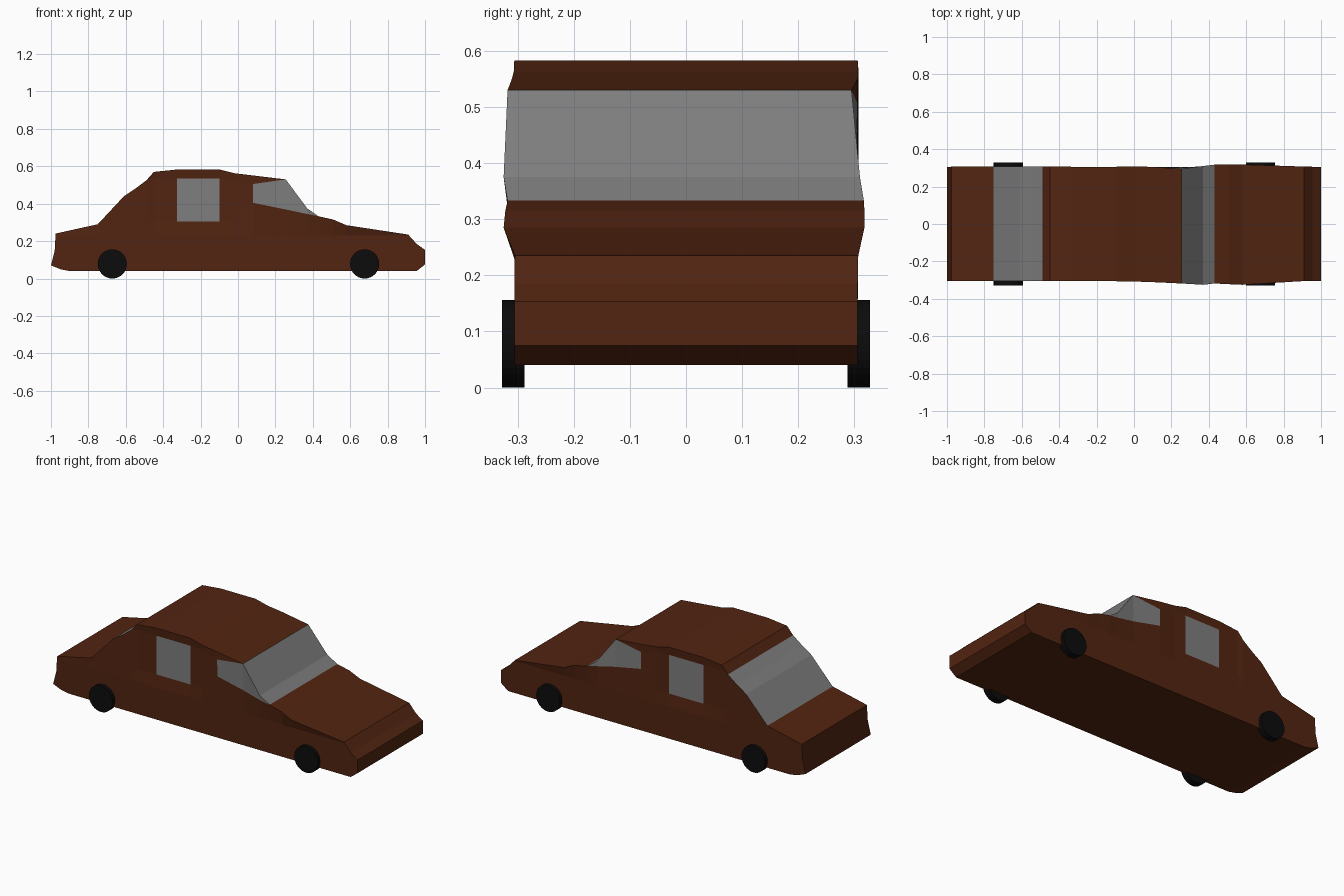
import bpy, bmesh, math
from mathutils import Matrix

if "Cube" in bpy.data.objects:
    bpy.data.objects.remove(bpy.data.objects["Cube"])


def material(name, rgb):
    m = bpy.data.materials.new(name)
    m.diffuse_color = (*rgb, 1)
    m.use_nodes = True
    m.node_tree.nodes["Principled BSDF"].inputs["Base Color"].default_value = m.diffuse_color
    return m


paint = material("brown paint", (0.085, 0.018, 0.0055))
glass = material("grey glass", (0.21, 0.21, 0.21))
rubber = material("black rubber", (0.0035, 0.0035, 0.0035))


def make_object(name, bm, mats):
    me = bpy.data.meshes.new(name)
    bm.to_mesh(me)
    bm.free()
    for m in mats:
        me.materials.append(m)
    ob = bpy.data.objects.new(name, me)
    bpy.context.collection.objects.link(ob)
    return ob


# Body stations: x, roofline height, half widths of the top edge (front, back)
STATIONS = [
    (-1.0, .24, .305, .307), (-.95, .246, .305, .307), (-.90, .257, .305, .307),
    (-.75, .29, .305, .307), (-.61, .44, .305, .307), (-.55, .48, .305, .307),
    (-.49, .525, .305, .307), (-.45, .57, .305, .307), (-.325, .583, .306, .306),
    (-.10, .583, .306, .306), (-.02, .563, .307, .307), (.08, .551, .310, .306),
    (.255, .53, .318, .295), (.37, .375, .325, .310), (.43, .333, .318, .317),
    (.51, .315, .322, .318), (.58, .285, .325, .318), (.91, .235, .305, .307),
    (.955, .185, .305, .307), (1.0, .153, .305, .307)]
FLOOR = {-1.0: .07, -.95: .05, 1.0: .075}
# Lower and upper edge of the side glass where it differs from the default
SILL = {.08: (.405, .505), .255: (.369, .53), .37: (.345, .375), .43: (.333, .333)}

# Body: one ring of ten points per station, joined lengthwise
bm = bmesh.new()
rings = []
for x, top, yf, yb in STATIONS:
    belt = .15 if x == -1 else min(.23, top)
    low, high = SILL.get(x, (.305, .535))
    heights = [FLOOR.get(x, .04), belt, min(low, top), min(high, top), top]
    tuck = .005 if -.46 < x < .07 else 0

    def side(sign, edge):
        pts = []
        for i, z in enumerate(heights):
            t = 0 if i < 2 or top - belt < .001 else (z - belt) / (top - belt)
            y = .306 + (edge - .306) * t - (tuck if i in (2, 3) else 0)
            px = x
            if x == -1:  # leaning tail
                px = (-1, -.98, -.975, -.975, -.975)[i]
            pts.append((px, sign * y, z))
        return pts

    rings.append([bm.verts.new(p) for p in side(-1, yf) + side(1, yb)[::-1]])

for i in range(len(rings) - 1):
    a, b = rings[i], rings[i + 1]
    mid = (STATIONS[i][0] + STATIONS[i + 1][0]) / 2
    for k in range(10):
        n = (k + 1) % 10
        f = bm.faces.new((a[k], b[k], b[n], a[n]))
        screen = k == 4 and (-.75 < mid < -.49 or .255 < mid < .43)
        window = k in (2, 6) and (-.325 < mid < -.1 or .08 < mid < .43)
        f.material_index = 1 if screen or window else 0
bm.faces.new(rings[0])
bm.faces.new(rings[-1])
bmesh.ops.remove_doubles(bm, verts=bm.verts, dist=.0005)
bmesh.ops.recalc_face_normals(bm, faces=bm.faces)
make_object("car_body", bm, [paint, glass])

# Wheels
for xname, x in (("rear", -.672), ("front", .677)):
    for yname, y in (("right", -.308), ("left", .308)):
        bm = bmesh.new()
        bmesh.ops.create_cone(
            bm, cap_ends=True, segments=32, radius1=.078, radius2=.078, depth=.04,
            matrix=Matrix.Translation((x, y, .078)) @ Matrix.Rotation(math.pi / 2, 4, 'X'))
        make_object(f"{xname}_{yname}_wheel", bm, [rubber])
